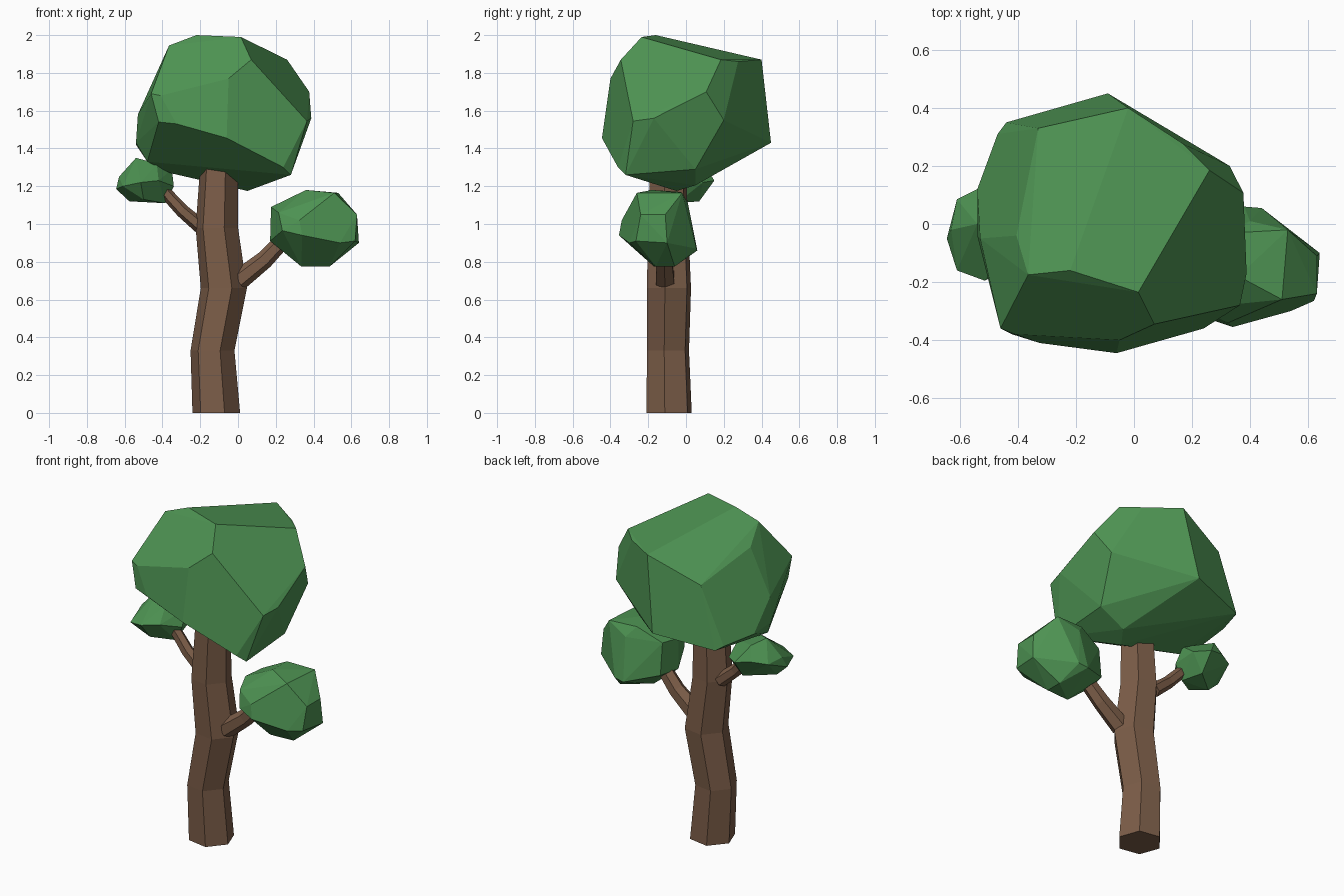
import bpy, bmesh, math
from mathutils import Vector


def material(name, color):
    m = bpy.data.materials.new(name)
    m.diffuse_color = (*color, 1)
    return m


leaf = material("leaf green", (0.075, 0.29, 0.085))
bark = material("bark brown", (0.2, 0.11, 0.065))


def finish(name, bm, mat):
    bmesh.ops.recalc_face_normals(bm, faces=bm.faces)
    me = bpy.data.meshes.new(name)
    bm.to_mesh(me)
    bm.free()
    me.materials.append(mat)
    ob = bpy.data.objects.new(name, me)
    bpy.context.collection.objects.link(ob)


def limb(name, path, sides=6, turn=0.0, level=False):
    """Faceted tube along (x, y, z, radius) points."""
    bm = bmesh.new()
    rings = []
    pts = [Vector(p[:3]) for p in path]
    for i, p in enumerate(path):
        t = (pts[min(i + 1, len(pts) - 1)] - pts[max(i - 1, 0)]).normalized()
        if level:
            u, v = Vector((1, 0, 0)), Vector((0, 1, 0))
        else:
            v = Vector((0, 1, 0))
            u = v.cross(t).normalized()
            v = t.cross(u)
        ring = []
        for k in range(sides):
            a = math.tau * k / sides + turn
            ring.append(bm.verts.new(pts[i] + p[3] * (u * math.cos(a) + v * math.sin(a))))
        rings.append(ring)
    for lo, hi in zip(rings, rings[1:]):
        for k in range(sides):
            n = (k + 1) % sides
            bm.faces.new((lo[k], lo[n], hi[n], hi[k]))
    bm.faces.new(rings[0][::-1])
    bm.faces.new(rings[-1])
    finish(name, bm, bark)


def clump(name, corners):
    """Chiselled convex leaf mass."""
    bm = bmesh.new()
    for c in corners:
        bm.verts.new(c)
    hull = bmesh.ops.convex_hull(bm, input=bm.verts)
    inner = [g for g in hull["geom_interior"] if isinstance(g, bmesh.types.BMVert)]
    bmesh.ops.delete(bm, geom=inner, context="VERTS")
    bmesh.ops.dissolve_limit(bm, angle_limit=math.radians(5), verts=bm.verts, edges=bm.edges)
    finish(name, bm, leaf)


# Trunk and branches
limb("trunk", [(-.115, -.09, 0, .128), (-.135, -.095, .33, .118), (-.075, -.09, .66, .124),
               (-.112, -.095, .98, .114), (-.1, -.095, 1.33, .1)], turn=math.radians(-10), level=True)
limb("right_branch", [(.0, -.11, .70, .056), (.14, -.115, .81, .048), (.22, -.125, .895, .044),
                      (.28, -.13, .97, .04)])
limb("left_branch", [(-.19, -.06, .98, .04), (-.295, -.06, 1.07, .036), (-.36, -.05, 1.14, .034),
                     (-.41, -.05, 1.2, .03)])

# Crown
clump("crown", [
    (-.22, -.16, 2), (.015, -.235, 1.99), (.07, -.345, 1.87), (.26, .185, 1.87),
    (-.365, -.175, 1.945), (-.02, .40, 1.87), (.17, .276, 1.86), (-.33, .33, 1.74),
    (-.405, -.04, 1.85), (-.46, -.36, 1.69), (-.05, -.40, 1.77), (-.06, -.445, 1.455),
    (-.325, -.41, 1.53), (-.41, -.38, 1.68), (-.42, -.38, 1.54), (-.09, .45, 1.43),
    (-.44, .35, 1.38), (-.47, .31, 1.4), (-.54, .12, 1.42), (-.53, -.05, 1.58),
    (-.54, -.04, 1.43), (-.48, -.1, 1.33), (.377, .107, 1.7), (.33, .2, 1.55),
    (.388, -.17, 1.56), (.365, -.28, 1.545), (.14, .23, 1.37), (.28, .05, 1.29),
    (.24, -.36, 1.3), (.28, -.32, 1.26), (.05, -.05, 1.175), (.12, .05, 1.205),
    (-.36, -.05, 1.27)])

# Smaller leaf masses
clump("right_leaves", [
    (.36, -.18, 1.18), (.35, -.03, 1.17), (.53, -.02, 1.165), (.51, -.26, 1.165),
    (.63, -.24, 1.05), (.63, -.11, 1.05), (.62, -.265, .91), (.64, -.1, .9),
    (.34, -.355, .94), (.325, -.34, 1.02), (.335, -.17, .775), (.485, -.06, .775),
    (.485, -.16, .775), (.38, .06, .86), (.44, .055, .87), (.2, -.04, .91),
    (.17, -.17, .91), (.175, -.18, 1.09), (.2, -.06, 1.1), (.235, -.32, .965),
    (.215, -.29, 1.06), (.54, -.3, .9), (.4, .01, 1.11)])
clump("left_leaves", [
    (-.54, 0, 1.35), (-.5, .09, 1.33), (-.43, -.08, 1.32), (-.35, 0, 1.29),
    (-.34, -.05, 1.2), (-.35, .09, 1.22), (-.385, -.05, 1.11), (-.575, -.05, 1.12),
    (-.43, .07, 1.12), (-.645, -.05, 1.185), (-.63, -.02, 1.25), (-.61, .085, 1.24),
    (-.52, .13, 1.25), (-.43, .15, 1.23), (-.61, -.16, 1.2), (-.515, -.195, 1.22),
    (-.42, -.15, 1.23), (-.5, -.13, 1.13)])
